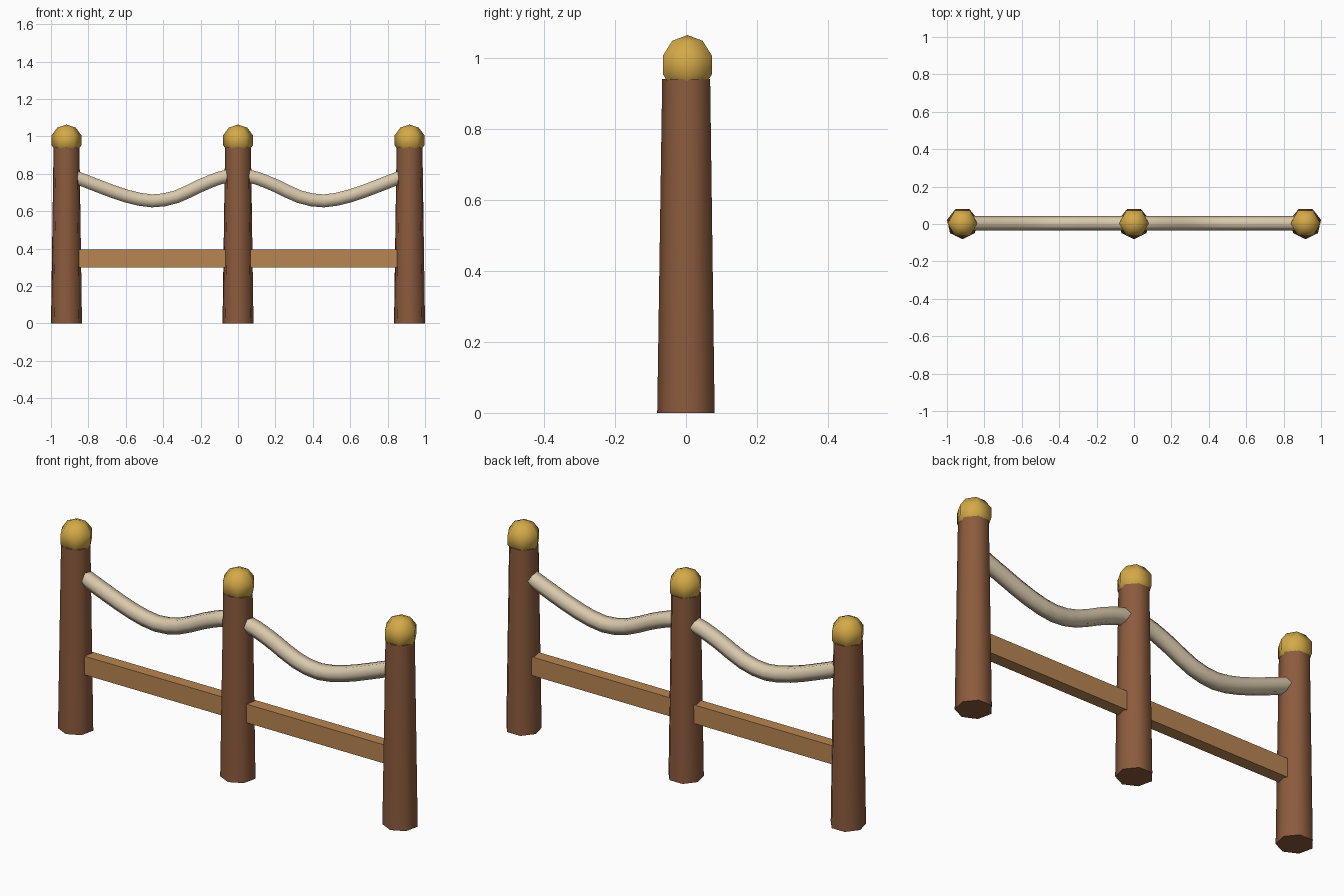
import bpy
import bmesh
from math import sin, cos, pi, radians
from mathutils import Vector

cube = bpy.data.objects.get("Cube")
if cube:
    bpy.data.objects.remove(cube)

POST_X = 0.917     # spacing between posts
MID_Y = 0.004      # depth of the post axes


def material(name, color):
    mat = bpy.data.materials.new(name)
    mat.use_nodes = True
    mat.diffuse_color = (*color, 1)
    mat.node_tree.nodes["Principled BSDF"].inputs["Base Color"].default_value = (*color, 1)
    return mat


post_wood = material("brown wood", (0.262, 0.105, 0.047))
rail_wood = material("light wood", (0.48, 0.24, 0.085))
rope_fibre = material("pale rope", (0.69, 0.58, 0.41))
gold = material("gold", (0.66, 0.4, 0.065))


def ring(center, radius, sides, start, u, v):
    """Points of a regular polygon in the plane of u and v."""
    angles = [start + 2 * pi * i / sides for i in range(sides)]
    return [center + radius * (cos(a) * u + sin(a) * v) for a in angles]


def loft(name, rings, mat):
    """Closed solid through a list of equal rings; zero-size rings become poles."""
    bm = bmesh.new()
    loops = [[bm.verts.new(p) for p in points] for points in rings]
    n = len(loops[0])
    for low, high in zip(loops, loops[1:]):
        for i in range(n):
            j = (i + 1) % n
            bm.faces.new((low[i], low[j], high[j], high[i]))
    bm.faces.new(loops[0][::-1])
    bm.faces.new(loops[-1])
    bmesh.ops.remove_doubles(bm, verts=bm.verts, dist=0.0001)
    bmesh.ops.recalc_face_normals(bm, faces=bm.faces)
    mesh = bpy.data.meshes.new(name)
    bm.to_mesh(mesh)
    bm.free()
    mesh.materials.append(mat)
    obj = bpy.data.objects.new(name, mesh)
    bpy.context.collection.objects.link(obj)
    return obj


def smooth(obj):
    bpy.ops.object.select_all(action="DESELECT")
    obj.select_set(True)
    bpy.context.view_layer.objects.active = obj
    bpy.ops.object.shade_smooth_by_angle(angle=radians(65))


def mirror(obj):
    obj.modifiers.new("mirror", "MIRROR").use_axis[0] = True


X, Y, Z = Vector((1, 0, 0)), Vector((0, 1, 0)), Vector((0, 0, 1))

# Tapered seven-sided posts, each with a faceted ball on top
for side, x in (("right", -POST_X), ("middle", 0), ("left", POST_X)):
    axis = Vector((x, MID_Y, 0))
    post = loft(side + "_post",
                [ring(axis + z * Z, r, 7, -pi / 2, X, Y) for z, r in ((0, 0.085), (0.94, 0.071))],
                post_wood)
    smooth(post)

    ball_r, bands = 0.084, 5
    tilts = [pi * k / bands for k in range(bands + 1)]
    ball = loft(side + "_ball_cap",
                [ring(axis + (0.979 - ball_r * cos(t)) * Z, ball_r * sin(t), 6, 0, X, Y)
                 for t in tilts], gold)
    smooth(ball)

# Straight rails between the posts
rail_y, rail_low, rail_high = 0.03, 0.3, 0.395
ends = [[Vector((x, MID_Y + sy * rail_y, z)) for sy, z in
         ((-1, rail_low), (1, rail_low), (1, rail_high), (-1, rail_high))]
        for x in (0.03, POST_X - 0.03)]
rails = loft("rails", ends, rail_wood)
mirror(rails)

# Sagging ropes: a spline through a few points, swept with a hexagon
path = [Vector((x, MID_Y, z)) for x, z in
        ((0.03, 0.792), (0.1, 0.777), (0.2, 0.737), (0.33, 0.677), (0.46, 0.655),
         (0.6, 0.682), (0.74, 0.732), (0.85, 0.775), (0.887, 0.789))]


def spline_point(i, t):
    p0, p1, p2, p3 = (path[min(max(i + k, 0), len(path) - 1)] for k in (-1, 0, 1, 2))
    return 0.5 * (2 * p1 + (p2 - p0) * t + (2 * p0 - 5 * p1 + 4 * p2 - p3) * t ** 2
                  + (3 * p1 - p0 - 3 * p2 + p3) * t ** 3)


points = [spline_point(i, t) for i in range(len(path) - 1) for t in (0, 0.5)] + [path[-1]]
sections = []
for i, p in enumerate(points):
    along = (points[min(i + 1, len(points) - 1)] - points[max(i - 1, 0)]).normalized()
    sections.append(ring(p, 0.04, 6, 0, Y, along.cross(Y)))
ropes = loft("ropes", sections, rope_fibre)
smooth(ropes)
mirror(ropes)
